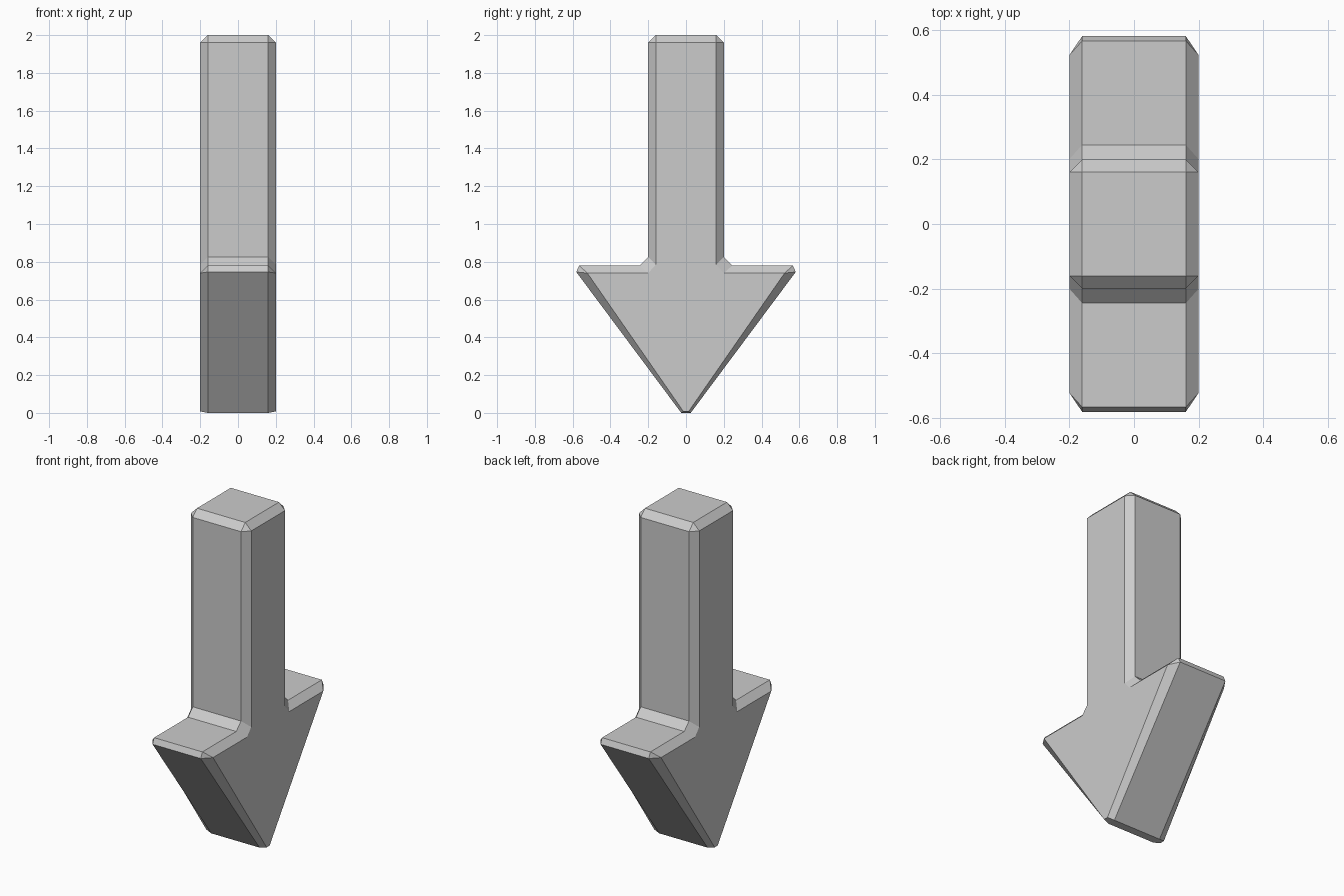
import bpy
import bmesh

if "Cube" in bpy.data.objects:
    bpy.data.objects.remove(bpy.data.objects["Cube"])

# Half profiles (y, z) from the tip up: chamfered rim and inset side face
RIM = [(.025, 0), (.581, .746), (.566, .78), (.245, .78), (.2, .825), (.2, 1.96), (.16, 2)]
SIDE = [(.014, .008), (.522, .74), (.522, .74), (.2, .74), (.16, .785), (.16, 1.96), (.16, 1.96)]


def mirrored(half):
    return half + [(-y, z) for y, z in reversed(half)]


bm = bmesh.new()


def ring(x, half):
    return [bm.verts.new((x, y, z)) for y, z in mirrored(half)]


# Loft across the width: side face, chamfer, rim, chamfer, side face
rings = [ring(-.2, SIDE), ring(-.16, RIM), ring(.16, RIM), ring(.2, SIDE)]
for a, b in zip(rings, rings[1:]):
    for i in range(len(a)):
        j = (i + 1) % len(a)
        bm.faces.new((a[i], a[j], b[j], b[i]))

# Flat arrow-shaped side caps
bm.faces.new(rings[0])
bm.faces.new(rings[-1])

# Collapse the doubled corners into triangles
bmesh.ops.remove_doubles(bm, verts=bm.verts[:], dist=1e-4)
bmesh.ops.recalc_face_normals(bm, faces=bm.faces[:])

mesh = bpy.data.meshes.new("down_arrow")
bm.to_mesh(mesh)
bm.free()
bpy.context.collection.objects.link(bpy.data.objects.new("down_arrow", mesh))
